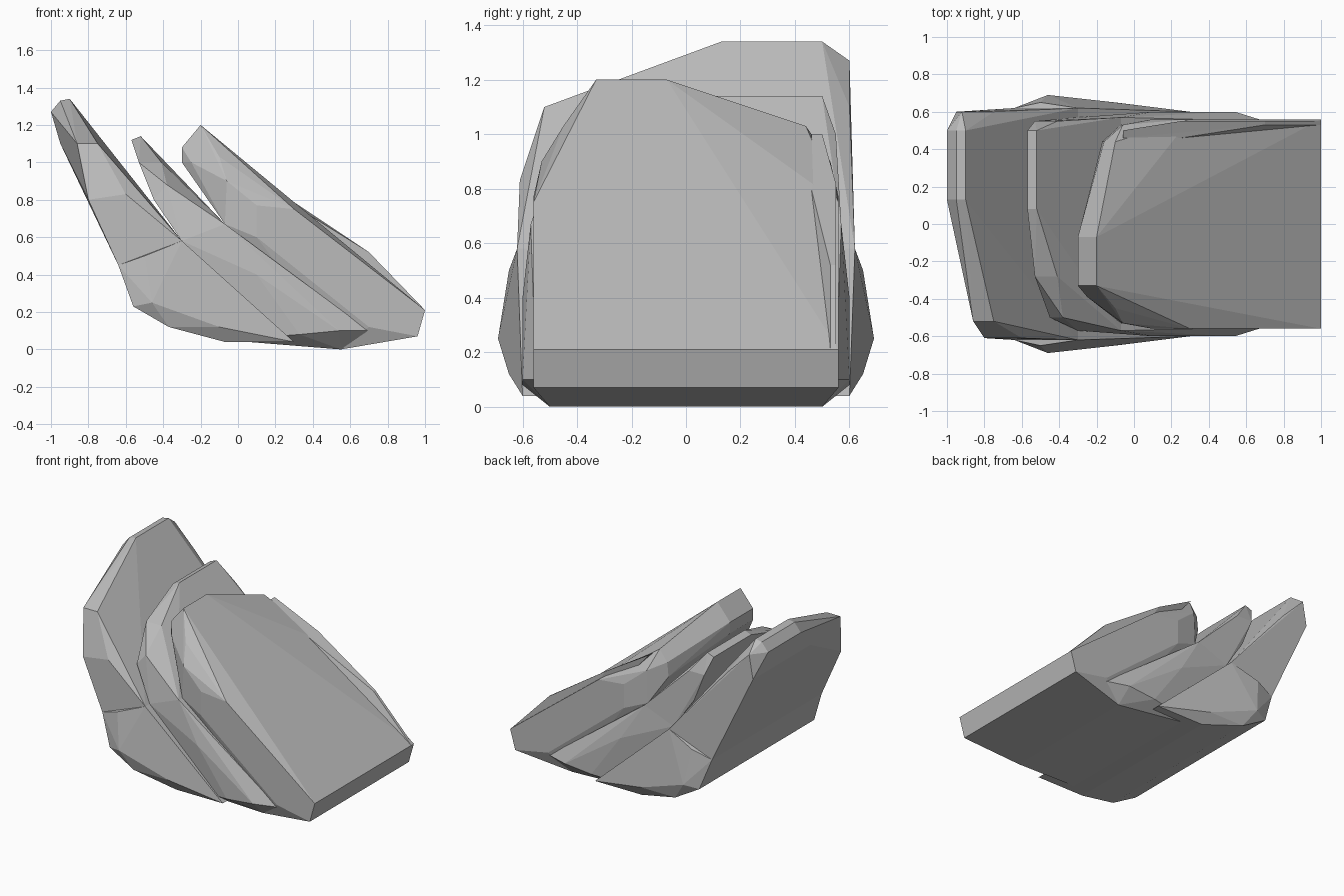
import bpy
import bmesh

# Remove the default cube only
cube = bpy.data.objects.get("Cube")
if cube:
    bpy.data.objects.remove(cube, do_unlink=True)

# One plain stone colour
stone = bpy.data.materials.new("stone_grey")
stone.use_nodes = True
grey = (0.5, 0.5, 0.5, 1)
stone.diffuse_color = grey
stone.node_tree.nodes["Principled BSDF"].inputs["Base Color"].default_value = grey


def ridges(front, back, *profile):
    """Edges running from front to back through each (x, z) point of a profile."""
    return [(x, y, z) for x, z in profile for y in (front, back)]


def even_ridges(half_width, *profile):
    """Edges reaching equally far to the front and the back."""
    return ridges(-half_width, half_width, *profile)


def add_block(bm, points):
    """Wrap one convex faceted block round the given points."""
    verts = [bm.verts.new(point) for point in points]
    bmesh.ops.convex_hull(bm, input=verts)
    loose = [vert for vert in verts if vert.is_valid and not vert.link_faces]
    bmesh.ops.delete(bm, geom=loose, context="VERTS")


def make_slab(name, *blocks):
    """Build a flat-faced rock slab from one or more convex blocks."""
    bm = bmesh.new()
    for block in blocks:
        add_block(bm, block)
    # Melt nearly coplanar triangles into broad facets
    bmesh.ops.dissolve_limit(bm, angle_limit=0.08, verts=bm.verts[:], edges=bm.edges[:])
    bmesh.ops.recalc_face_normals(bm, faces=bm.faces[:])
    mesh = bpy.data.meshes.new(name)
    bm.to_mesh(mesh)
    bm.free()
    mesh.materials.append(stone)
    slab = bpy.data.objects.new(name, mesh)
    bpy.context.collection.objects.link(slab)


# Tall slab at the right: an upright blade on a swelling foot
tall_tip = ridges(0.13, 0.5, (-1, 1.27), (-0.95, 1.33), (-0.9, 1.34), (-0.87, 1.3))
tall_rear_corner = ridges(-0.05, 0.6, (-0.95, 1.1), (-0.92, 1.27))
tall_shoulder = ridges(-0.52, 0.6, (-0.86, 1.1), (-0.75, 1.1))
tall_sides = even_ridges(0.61, (-0.8, 0.8), (-0.6, 0.83))
tall_waist = even_ridges(0.62, (-0.64, 0.45), (-0.3, 0.58))
tall_bulge = even_ridges(0.65, (-0.56, 0.23), (-0.5, 0.5), (-0.37, 0.12), (-0.1, 0.12))
tall_belly = even_ridges(0.69, (-0.46, 0.25))
tall_base = even_ridges(0.6, (-0.07, 0.04), (0.15, 0.1), (0.3, 0.04))
make_slab(
    "tall_slab",
    tall_tip + tall_rear_corner + tall_shoulder + tall_sides + tall_waist,
    tall_waist + tall_bulge + tall_belly + tall_base,
)

# Thin middle slab: a blade above, a wider root below
blade_tip = ridges(0.08, 0.5, (-0.57, 1.12), (-0.52, 1.14))
blade_edge = ridges(-0.28, 0.55, (-0.53, 1), (-0.41, 1))
blade_shoulder = ridges(-0.5, 0.55, (-0.45, 0.8), (-0.38, 0.88))
waist = even_ridges(0.57, (-0.3, 0.58), (-0.07, 0.67))
root = even_ridges(0.6, (0.1, 0.4), (0.33, 0.08), (0.54, 0.1))
sole = even_ridges(0.55, (-0.07, 0.05), (0.28, 0.04), (0.7, 0.1))
keel = even_ridges(0.5, (0.55, 0))
make_slab(
    "middle_slab",
    blade_tip + blade_edge + blade_shoulder + waist,
    waist + root + sole + keel,
)

# Broad slab at the left, with one flat sloping face
broad_tip = ridges(-0.33, -0.07, (-0.2, 1.2), (-0.3, 1.08), (-0.3, 1))
broad_lip = ridges(-0.39, 0.03, (-0.13, 1.1), (-0.25, 1))
broad_crest = ridges(-0.45, 0.44, (-0.1, 1.03), (-0.16, 0.95), (-0.17, 0.85))
broad_neck = even_ridges(0.53, (-0.06, 0.9), (-0.07, 0.67))
broad_flank = even_ridges(0.56, (0.3, 0.75), (0.1, 0.77), (0.1, 0.6), (0.7, 0.12))
broad_end = even_ridges(0.56, (0.96, 0.07), (1, 0.21))
broad_face = even_ridges(0.47, (0.25, 0.8))
# Raised rear border of the sloping face
border_inner = ridges(0.46, 0.5, (-0.06, 1), (0.25, 0.8))
border_outer = ridges(0.53, 0.55, (0.25, 0.82), (0.7, 0.52), (0.7, 0.12), (1, 0.21))
make_slab(
    "broad_slab",
    broad_tip + broad_lip + broad_crest + broad_neck
    + broad_flank + broad_end + broad_face + keel,
    border_inner + border_outer,
)
